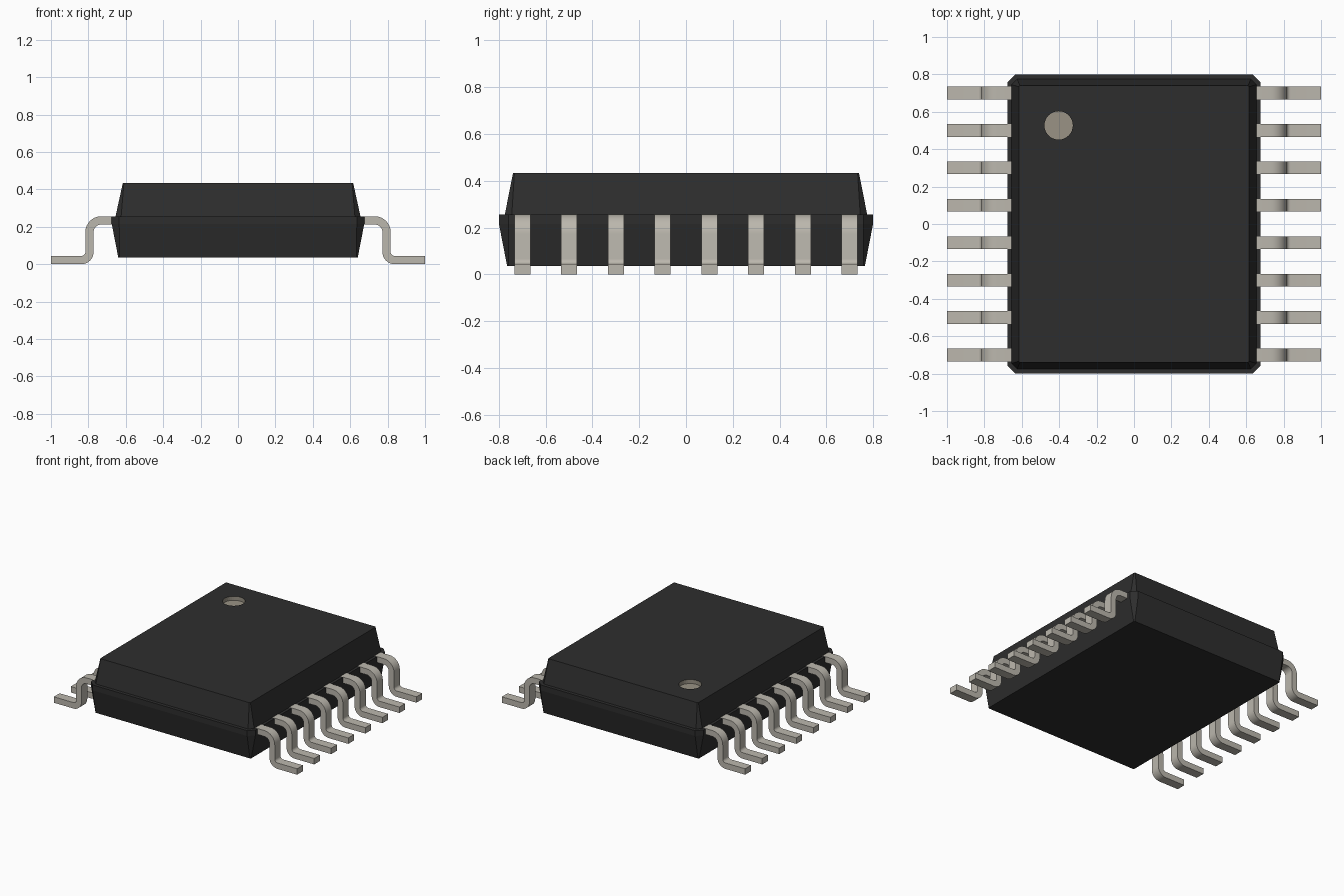
import bpy, bmesh, math
from mathutils import Vector

if "Cube" in bpy.data.objects:
    bpy.data.objects.remove(bpy.data.objects["Cube"], do_unlink=True)


def material(name, rgb):
    m = bpy.data.materials.new(name)
    m.use_nodes = True
    m.diffuse_color = (*rgb, 1)
    m.node_tree.nodes["Principled BSDF"].inputs["Base Color"].default_value = (*rgb, 1)
    return m


BLACK = material("black plastic", (0.027, 0.027, 0.027))
METAL = material("tinned metal", (0.50, 0.475, 0.42))
MARK = material("marker grey", (0.32, 0.29, 0.235))


def make_object(name, bm, *mats):
    bmesh.ops.recalc_face_normals(bm, faces=bm.faces)
    mesh = bpy.data.meshes.new(name)
    bm.to_mesh(mesh)
    bm.free()
    for m in mats:
        mesh.materials.append(m)
    ob = bpy.data.objects.new(name, mesh)
    bpy.context.collection.objects.link(ob)
    return ob


# Package body: chamfered rectangles lofted upwards (half x, half y, z, corner cut)
SECTIONS = [(0.64, 0.765, 0.035, 0.006), (0.675, 0.80, 0.215, 0.04),
            (0.675, 0.80, 0.255, 0.04), (0.655, 0.775, 0.255, 0.03),
            (0.616, 0.74, 0.433, 0.006)]
bm = bmesh.new()
rings = []
for hx, hy, z, c in SECTIONS:
    outline = [(hx, c - hy), (hx, hy - c), (hx - c, hy), (c - hx, hy),
               (-hx, hy - c), (-hx, c - hy), (c - hx, -hy), (hx - c, -hy)]
    rings.append([bm.verts.new((x, y, z)) for x, y in outline])
for low, high in zip(rings, rings[1:]):
    for i in range(8):
        j = (i + 1) % 8
        bm.faces.new((low[i], low[j], high[j], high[i]))
bm.faces.new(rings[0][::-1])
bm.faces.new(rings[-1])
body = make_object("package_body", bm, BLACK, MARK)

# Round recess marking the first pin
MX, MY, MR, DEPTH = -0.403, 0.527, 0.076, 0.03
bm = bmesh.new()
bmesh.ops.create_cone(bm, cap_ends=True, segments=32, radius1=MR, radius2=MR, depth=2 * DEPTH)
bmesh.ops.translate(bm, verts=bm.verts, vec=(MX, MY, 0.433))
cutter = make_object("recess_cutter", bm)
cutter.hide_render = True
cut = body.modifiers.new("pin_one_recess", "BOOLEAN")
cut.operation, cut.solver, cut.object = "DIFFERENCE", "EXACT", cutter
bpy.context.view_layer.objects.active = body
bpy.ops.object.modifier_apply(modifier=cut.name)
bpy.data.objects.remove(cutter, do_unlink=True)
for f in body.data.polygons:
    inside = math.hypot(f.center.x - MX, f.center.y - MY) < MR + 0.005
    f.material_index = 1 if inside and f.center.z < 0.432 else 0


# Gull-wing lead: flat strip profile with two rounded bends
def arc(cx, cz, r, a0, a1, n=8):
    return [(cx + r * math.cos(math.radians(a0 + (a1 - a0) * i / n)),
             cz + r * math.sin(math.radians(a0 + (a1 - a0) * i / n))) for i in range(n + 1)]


T, TOP, WIDTH = 0.044, 0.256, 0.068
upper = [(0.645, TOP)] + arc(0.732, TOP - 0.084, 0.084, 90, 0) + arc(0.838, 0.066, 0.022, 180, 270) + [(1.0, T)]
lower = [(0.645, TOP - T)] + arc(0.732, TOP - 0.084, 0.04, 90, 0) + arc(0.838, 0.066, 0.066, 180, 270) + [(1.0, 0)]


def lead(name, side, y):
    bm = bmesh.new()
    rows = []
    for (ux, uz), (lx, lz) in zip(upper, lower):
        rows.append([bm.verts.new((side * x, y + s * WIDTH / 2, z))
                     for x, z, s in ((ux, uz, -1), (ux, uz, 1), (lx, lz, 1), (lx, lz, -1))])
    for a, b in zip(rows, rows[1:]):
        for i in range(4):
            j = (i + 1) % 4
            bm.faces.new((a[i], a[j], b[j], b[i]))
    bm.faces.new(rows[0])
    bm.faces.new(rows[-1])
    ob = make_object(name, bm, METAL)
    bpy.ops.object.select_all(action="DESELECT")
    ob.select_set(True)
    bpy.context.view_layer.objects.active = ob
    bpy.ops.object.shade_smooth_by_angle(angle=math.radians(30))


for side, label in ((1, "left"), (-1, "right")):
    for i in range(8):
        lead(f"{label}_lead_{i + 1}", side, -0.7 + 0.2 * i)
